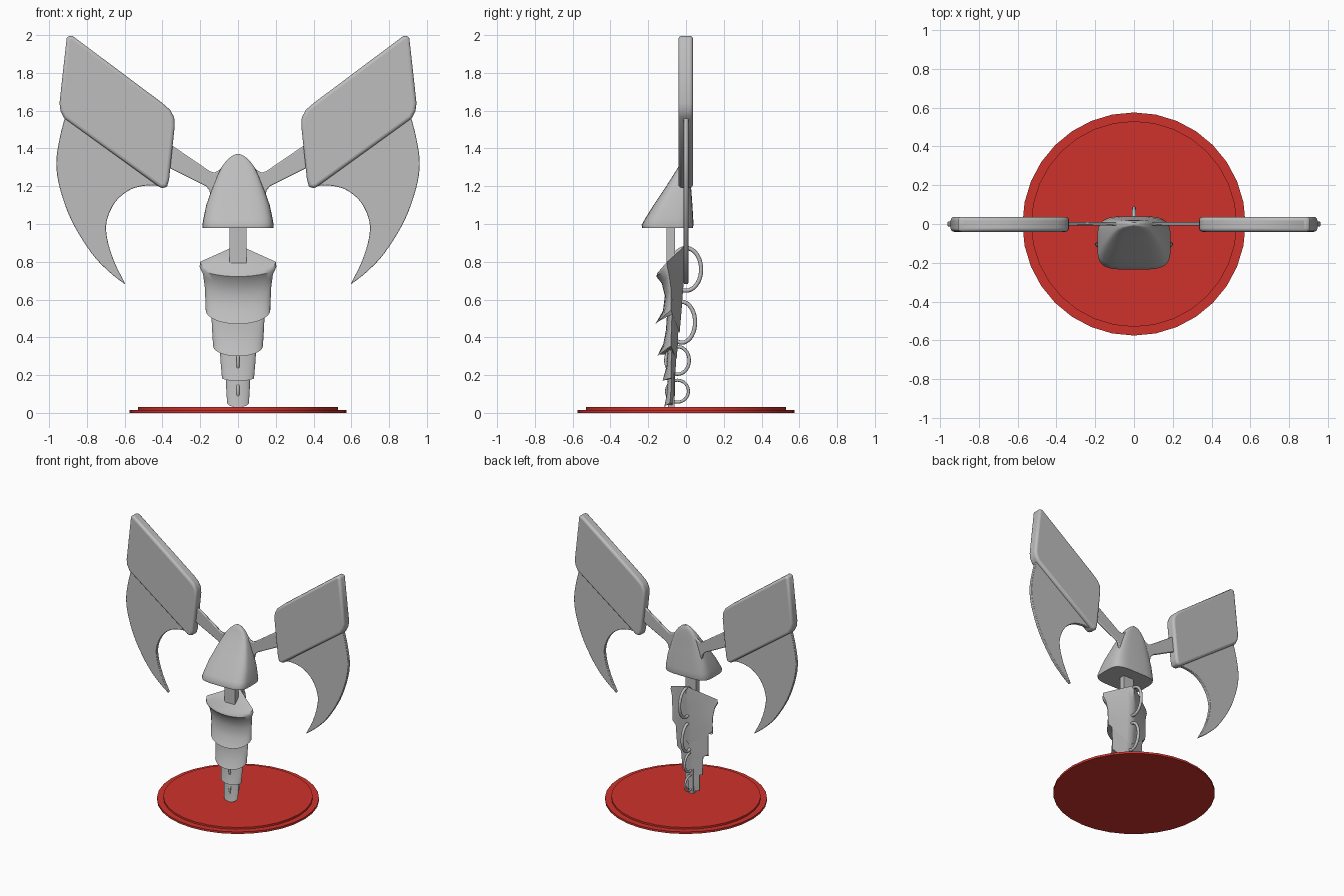
import bpy, bmesh, math
from mathutils import Vector

if "Cube" in bpy.data.objects:
    bpy.data.objects.remove(bpy.data.objects["Cube"])


def material(name, col):
    m = bpy.data.materials.new(name)
    m.diffuse_color = (*col, 1)
    m.use_nodes = True
    m.node_tree.nodes["Principled BSDF"].inputs["Base Color"].default_value = m.diffuse_color
    return m


GREY = material("light grey", (0.51, 0.51, 0.51))
RED = material("red", (0.62, 0.032, 0.025))


def finish(bm, name, mat, angle=35):
    bmesh.ops.remove_doubles(bm, verts=bm.verts, dist=1e-5)
    bmesh.ops.recalc_face_normals(bm, faces=bm.faces)
    me = bpy.data.meshes.new(name)
    bm.to_mesh(me)
    bm.free()
    me.materials.append(mat)
    ob = bpy.data.objects.new(name, me)
    bpy.context.collection.objects.link(ob)
    bpy.ops.object.select_all(action='DESELECT')
    ob.select_set(True)
    bpy.context.view_layer.objects.active = ob
    bpy.ops.object.shade_smooth_by_angle(angle=math.radians(angle))
    return ob


def loft(rings, name, mat, angle=35):
    """Skin a list of equal-length rings and cap both ends."""
    bm = bmesh.new()
    vs = [[bm.verts.new(p) for p in r] for r in rings]
    n = len(vs[0])
    for a, b in zip(vs, vs[1:]):
        for i in range(n):
            bm.faces.new((a[i], a[(i + 1) % n], b[(i + 1) % n], b[i]))
    bm.faces.new(vs[0])
    bm.faces.new(vs[-1])
    return finish(bm, name, mat, angle)


def plate(pts, y0, y1, name, side, bevel=0, segs=3):
    """Extrude an x-z outline from y0 to y1 with rounded rims."""
    rings = [[(side * x, y, z) for x, z in pts] for y in (y0, y1)]
    ob = loft(rings, name, GREY, 50)
    if bevel:
        b = ob.modifiers.new("round", 'BEVEL')
        b.width, b.segments, b.limit_method = bevel, segs, 'ANGLE'
        b.angle_limit = math.radians(50)
    return ob


def spline(pts, n=4):
    """Open Catmull-Rom curve through the points."""
    p = [Vector(q) for q in [pts[0]] + pts + [pts[-1]]]
    out = []
    for a, b, c, d in zip(p, p[1:], p[2:], p[3:]):
        for k in range(n):
            t = k / n
            out.append(0.5 * (2 * b + (c - a) * t + (2 * a - 5 * b + 4 * c - d) * t * t
                              + (3 * b - a - 3 * c + d) * t ** 3))
    return [tuple(v) for v in out] + [tuple(p[-1])]


# stepped round base
def circle(r, z, n=32):
    return [(r * math.cos(i * math.tau / n), r * math.sin(i * math.tau / n), z) for i in range(n)]


loft([circle(0.575, 0), circle(0.575, 0.016), circle(0.53, 0.016), circle(0.53, 0.03)],
     "round_base", RED, 30)


# hood: rounded-square sections (z, half width, front y, back y)
def hood_ring(z, w, yf, yb, n=40):
    out = []
    for i in range(n):
        a = i * math.tau / n
        c, s = math.cos(a), math.sin(a)
        out.append((w * math.copysign(abs(c) ** 0.5, c),
                    (yf + yb) / 2 + (yb - yf) / 2 * math.copysign(abs(s) ** 0.5, s), z))
    return out


hood = [(0.98, 0.187, -0.232, 0.036), (0.995, 0.189, -0.235, 0.04), (1.03, 0.183, -0.215, 0.038),
        (1.10, 0.168, -0.172, 0.034), (1.18, 0.14, -0.118, 0.028), (1.25, 0.112, -0.073, 0.023),
        (1.30, 0.088, -0.042, 0.02), (1.335, 0.062, -0.025, 0.017), (1.36, 0.033, -0.014, 0.013),
        (1.37, 0.01, -0.006, 0.008)]
loft([hood_ring(*h) for h in hood], "hood", GREY, 50)

# arms, wing panels and curved blades, mirrored
arm = [(0.06, 1.32), (0.10, 1.285), (0.125, 1.272), (0.15, 1.28), (0.37, 1.43), (0.37, 1.30),
       (0.17, 1.2), (0.152, 1.18), (0.142, 1.14), (0.06, 1.10)]
panel = [(0.892, 2.0), (0.907, 1.985), (0.945, 1.64), (0.94, 1.60), (0.92, 1.56), (0.415, 1.195),
         (0.395, 1.188), (0.375, 1.20), (0.365, 1.235), (0.335, 1.52), (0.338, 1.565),
         (0.36, 1.605), (0.40, 1.64), (0.875, 1.995)]
outer = spline([(0.915, 1.57), (0.945, 1.45), (0.962, 1.32), (0.942, 1.185), (0.88, 1.015),
                (0.775, 0.845), (0.68, 0.745), (0.597, 0.68)])
inner = spline([(0.60, 0.69), (0.655, 0.80), (0.692, 0.92), (0.695, 1.015), (0.65, 1.116),
                (0.57, 1.182), (0.48, 1.204), (0.41, 1.20)])
for label, s in (("left", -1), ("right", 1)):
    plate(arm, -0.008, 0.01, label + "_arm", s, 0.006, 2)
    plate(panel, -0.04, 0.037, label + "_wing_panel", s, 0.024, 4)
    plate(outer + inner, -0.012, 0.012, label + "_blade", s, 0.006, 2)


# box helper for the neck and inner post
def box(name, x, y0, y1, z0, z1):
    loft([[(-x, y0, z), (x, y0, z), (x, y1, z), (-x, y1, z)] for z in (z0, z1)], name, GREY)


box("neck", 0.045, -0.102, -0.058, 0.6, 1.0)
box("inner_post", 0.02, -0.095, -0.06, 0.0, 0.62)


# tail armour: rounded front, shallow ridged back
# level = half width, side (y, z), front (y, z), back (y, z)
def tail_ring(w, side, front, back, n=32):
    out = []
    for i in range(n):
        a = i * math.tau / n
        s, c = math.sin(a), math.cos(a)
        end, k = (front, c) if c > 0 else (back, 1 - abs(s))
        out.append((w * s, side[0] + (end[0] - side[0]) * k, side[1] + (end[1] - side[1]) * k))
    return out


segments = [
    [(0.2, (-0.10, 0.80), (-0.152, 0.74), (0.0, 0.89)),
     (0.203, (-0.10, 0.775), (-0.157, 0.722), (0.0, 0.86)),
     (0.185, (-0.09, 0.735), (-0.128, 0.685), (-0.006, 0.76)),
     (0.175, (-0.08, 0.66), (-0.112, 0.62), (-0.015, 0.66)),
     (0.173, (-0.08, 0.60), (-0.122, 0.54), (-0.022, 0.56)),
     (0.171, (-0.08, 0.545), (-0.162, 0.47), (-0.034, 0.42))],
    [(0.146, (-0.07, 0.60), (-0.098, 0.56), (-0.035, 0.6)),
     (0.14, (-0.075, 0.50), (-0.106, 0.44), (-0.04, 0.47)),
     (0.136, (-0.078, 0.42), (-0.12, 0.365), (-0.042, 0.38)),
     (0.132, (-0.08, 0.355), (-0.152, 0.30), (-0.05, 0.28))],
    [(0.1, (-0.07, 0.42), (-0.092, 0.40), (-0.05, 0.42)),
     (0.093, (-0.078, 0.28), (-0.102, 0.25), (-0.052, 0.27)),
     (0.085, (-0.08, 0.185), (-0.124, 0.17), (-0.06, 0.17))],
    [(0.066, (-0.075, 0.26), (-0.092, 0.24), (-0.056, 0.26)),
     (0.062, (-0.08, 0.12), (-0.102, 0.10), (-0.058, 0.12)),
     (0.058, (-0.085, 0.055), (-0.115, 0.03), (-0.062, 0.04))],
]
for i, seg in enumerate(segments):
    loft([tail_ring(*lv) for lv in seg], "tail_segment_%d" % (i + 1), GREY, 45)


# hoops behind the tail: centre y, centre z, y radius, z radius, tube radius
hoops = [(0.0, 0.76, 0.08, 0.113, 0.011), (-0.022, 0.48, 0.07, 0.108, 0.011),
         (-0.045, 0.278, 0.062, 0.073, 0.009), (-0.045, 0.115, 0.058, 0.058, 0.008)]
for i, (cy, cz, ry, rz, t) in enumerate(hoops):
    bm = bmesh.new()
    grid = []
    for u in range(36):
        a = u * math.tau / 36
        ring = []
        for v in range(10):
            b = v * math.tau / 10
            k = t * math.cos(b)
            ring.append(bm.verts.new((t * math.sin(b), cy + (ry + k) * math.cos(a),
                                      cz + (rz + k) * math.sin(a))))
        grid.append(ring)
    for u in range(36):
        for v in range(10):
            p, q = grid[u], grid[(u + 1) % 36]
            bm.faces.new((p[v], q[v], q[(v + 1) % 10], p[(v + 1) % 10]))
    finish(bm, "tail_hoop_%d" % (i + 1), GREY, 60)
